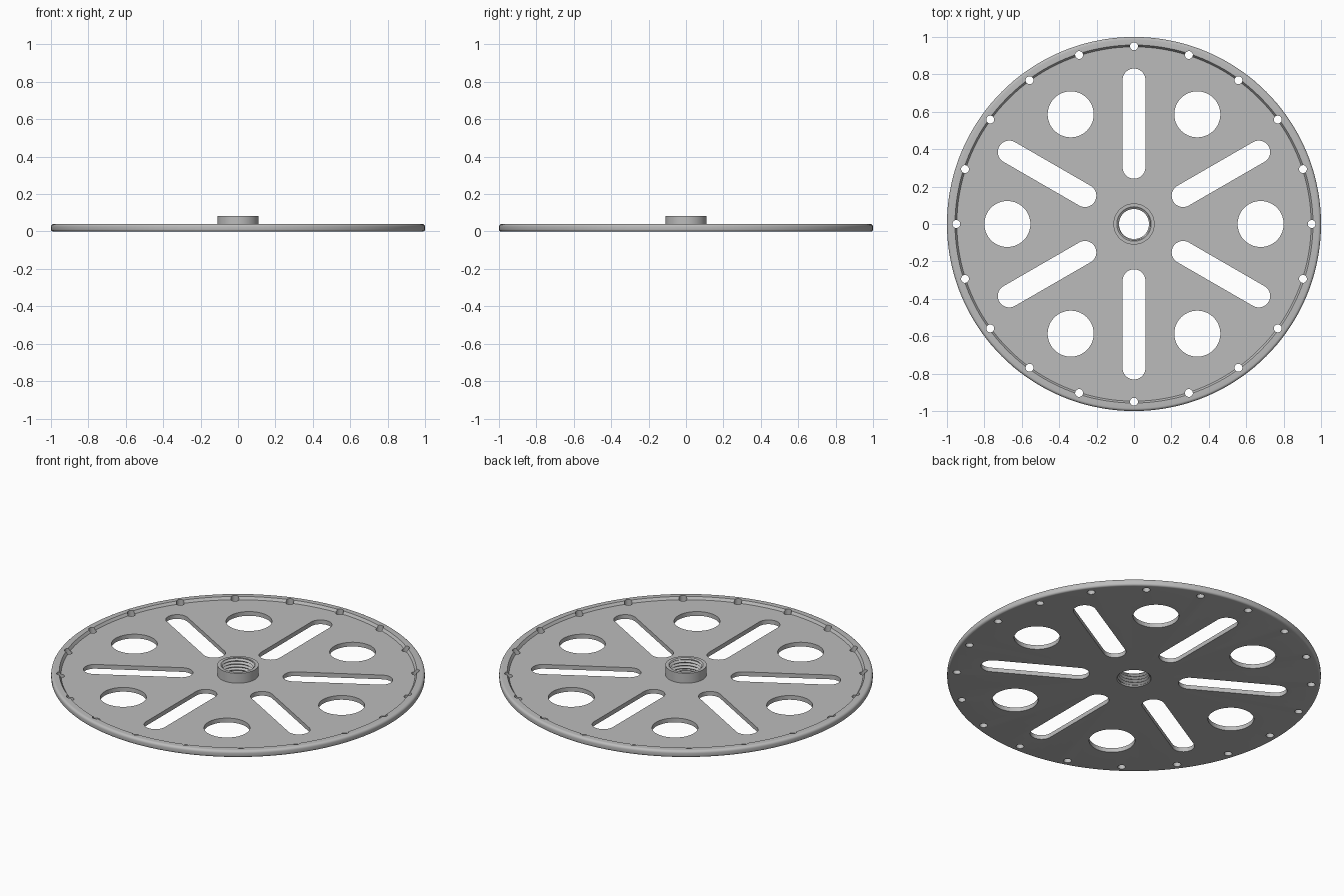
import bpy
import bmesh
from math import cos, sin, pi, tau, radians
from mathutils import Matrix, Vector

cube = bpy.data.objects.get("Cube")
if cube:
    bpy.data.objects.remove(cube, do_unlink=True)

SEG = 144           # divisions around the axis
HEIGHT = 0.083      # hub top
PLATE = 0.025       # plate top
MOUTH = 0.092       # bore radius at both ends
PITCH, STEPS = 0.018, 4

grey = bpy.data.materials.new("plain grey")
grey.use_nodes = True
colour = (0.5, 0.5, 0.5, 1)
grey.diffuse_color = colour
grey.node_tree.nodes["Principled BSDF"].inputs["Base Color"].default_value = colour


def make_object(name, bm):
    bmesh.ops.recalc_face_normals(bm, faces=bm.faces)
    mesh = bpy.data.meshes.new(name)
    bm.to_mesh(mesh)
    bm.free()
    mesh.materials.append(grey)
    obj = bpy.data.objects.new(name, mesh)
    bpy.context.collection.objects.link(obj)
    return obj


def skin(bm, rows, point):
    """Grid of quads around the axis; point(row, angle) gives (radius, z)."""
    grid = []
    for k in range(rows):
        ring = []
        for j in range(SEG + 1):
            a = tau * j / SEG
            r, z = point(k, a)
            ring.append(bm.verts.new((r * cos(a), r * sin(a), z)))
        grid.append(ring)
    for low, high in zip(grid, grid[1:]):
        for j in range(SEG):
            bm.faces.new((low[j], low[j + 1], high[j + 1], high[j]))


def thread_point(k, a):
    """Helical V thread, opened out at the two mouths of the bore."""
    z = PITCH * (k / STEPS + a / tau - 1)
    z = min(max(z, 0), HEIGHT)
    phase = (z / PITCH - a / tau) % 1
    r = 0.08 + 0.012 * abs(2 * phase - 1)
    return max(r, MOUTH - z, MOUTH - (HEIGHT - z)), z


# Outer shape: underside, rounded rim, recessed plate and hub
profile = [(MOUTH, 0), (0.988, 0)]
for i in range(1, 6):
    t = -pi / 2 + pi / 2 * i / 5
    profile.append((0.988 + 0.012 * cos(t), 0.012 + 0.012 * sin(t)))
for i in range(6):
    t = pi / 2 * i / 5
    profile.append((0.985 + 0.015 * cos(t), 0.025 + 0.015 * sin(t)))
profile += [(0.957, 0.04), (0.947, PLATE), (0.11, PLATE), (0.11, HEIGHT), (MOUTH, HEIGHT)]

bm = bmesh.new()
skin(bm, len(profile), lambda k, a: profile[k])
skin(bm, int((HEIGHT / PITCH + 2) * STEPS) + 2, thread_point)
bmesh.ops.remove_doubles(bm, verts=bm.verts, dist=0.00005)
disc = make_object("slotted_disc_with_threaded_hub", bm)


# Cutters: round windows, radial slots and small rim holes
def prism(bm, outline, angle):
    turn = Matrix.Rotation(angle, 4, 'Z')
    face = bm.faces.new([bm.verts.new(turn @ Vector((x, y, -0.1))) for x, y in outline])
    up = bmesh.ops.extrude_face_region(bm, geom=[face])["geom"]
    bmesh.ops.translate(bm, vec=(0, 0, 0.3),
                        verts=[v for v in up if isinstance(v, bmesh.types.BMVert)])


def slot(start, end, radius, n):
    """Round-ended outline along x."""
    ends = [(end, -pi / 2), (start, pi / 2)]
    return [(c + radius * cos(t0 + pi * i / n), radius * sin(t0 + pi * i / n))
            for c, t0 in ends for i in range(n + 1)]


def circle(centre, radius, n):
    return [(centre + radius * cos(tau * i / n), radius * sin(tau * i / n)) for i in range(n)]


bm = bmesh.new()
for i in range(6):
    prism(bm, circle(0.677, 0.123, 64), radians(60 * i))
    prism(bm, slot(0.303, 0.77, 0.061, 20), radians(30 + 60 * i))
for i in range(20):
    prism(bm, circle(0.95, 0.021, 24), radians(18 * i))
cutter = make_object("hole_cutter", bm)
cutter.hide_render = True

bpy.ops.object.select_all(action='DESELECT')
bpy.context.view_layer.objects.active = disc
disc.select_set(True)
cut = disc.modifiers.new("holes", 'BOOLEAN')
cut.operation = 'DIFFERENCE'
cut.solver = 'EXACT'
cut.object = cutter
bpy.ops.object.modifier_apply(modifier=cut.name)
bpy.data.objects.remove(cutter, do_unlink=True)
bpy.ops.object.shade_smooth_by_angle(angle=radians(30))
